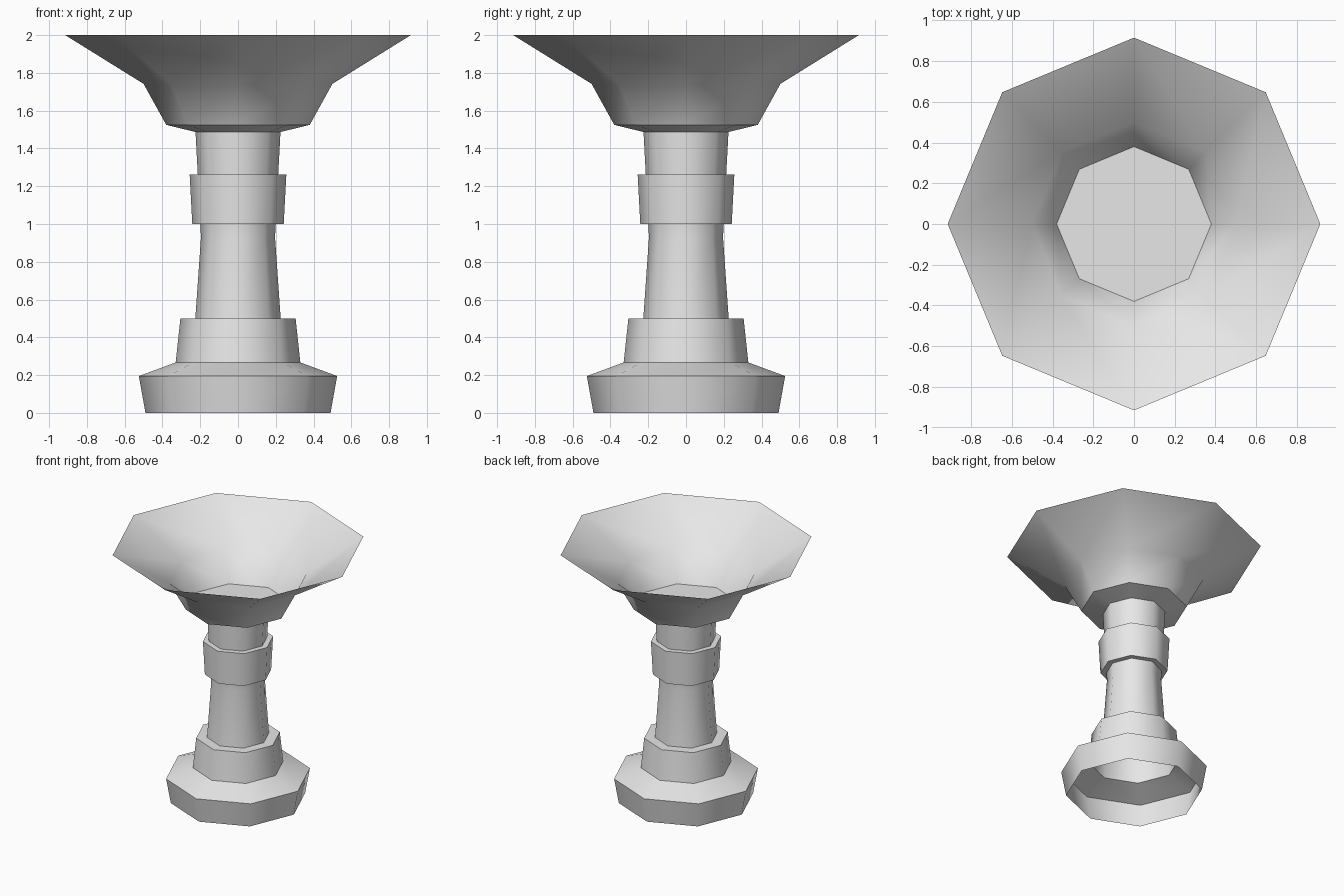
import bpy, bmesh
from math import cos, sin, pi, radians

cube = bpy.data.objects.get("Cube")
if cube:
    bpy.data.objects.remove(cube, do_unlink=True)

SIDES = 8

stone = bpy.data.materials.new("grey_stone")
stone.use_nodes = True
stone.diffuse_color = (0.8, 0.8, 0.8, 1)
stone.node_tree.nodes["Principled BSDF"].inputs["Base Color"].default_value = (0.8, 0.8, 0.8, 1)


def lathe(name, profile, fill=False):
    """Octagonal shell through (radius, height) points, given from bottom to top."""
    bm = bmesh.new()
    rings = [[bm.verts.new((r * cos(2 * pi * i / SIDES), r * sin(2 * pi * i / SIDES), z))
              for i in range(SIDES)] for r, z in profile]
    for low, high in zip(rings, rings[1:]):
        for i in range(SIDES):
            j = (i + 1) % SIDES
            bm.faces.new((low[i], low[j], high[j], high[i]))
    if fill:
        bm.faces.new(rings[-1])
    mesh = bpy.data.meshes.new(name)
    bm.to_mesh(mesh)
    bm.free()
    mesh.materials.append(stone)
    obj = bpy.data.objects.new(name, mesh)
    bpy.context.collection.objects.link(obj)
    bpy.ops.object.select_all(action='DESELECT')
    obj.select_set(True)
    bpy.context.view_layer.objects.active = obj
    bpy.ops.object.shade_smooth_by_angle(angle=radians(47))
    return obj


# Foot, open underneath, with its raised plinth
lathe("foot", [(0.49, 0), (0.525, 0.195), (0.33, 0.267), (0.305, 0.5), (0.226, 0.5)])

# Waisted column with a flared collar
lathe("column", [(0.226, 0.5), (0.196, 0.93), (0.2, 1.0), (0.242, 1.0),
                 (0.256, 1.263), (0.213, 1.263), (0.225, 1.487)])

# Flared bowl, a thin open shell
lathe("bowl", [(0.225, 1.487), (0.38, 1.525), (0.5, 1.742), (0.915, 2.0)])

# Flat floor inside the bowl
lathe("bowl_floor", [(0.38, 1.525)], fill=True)
